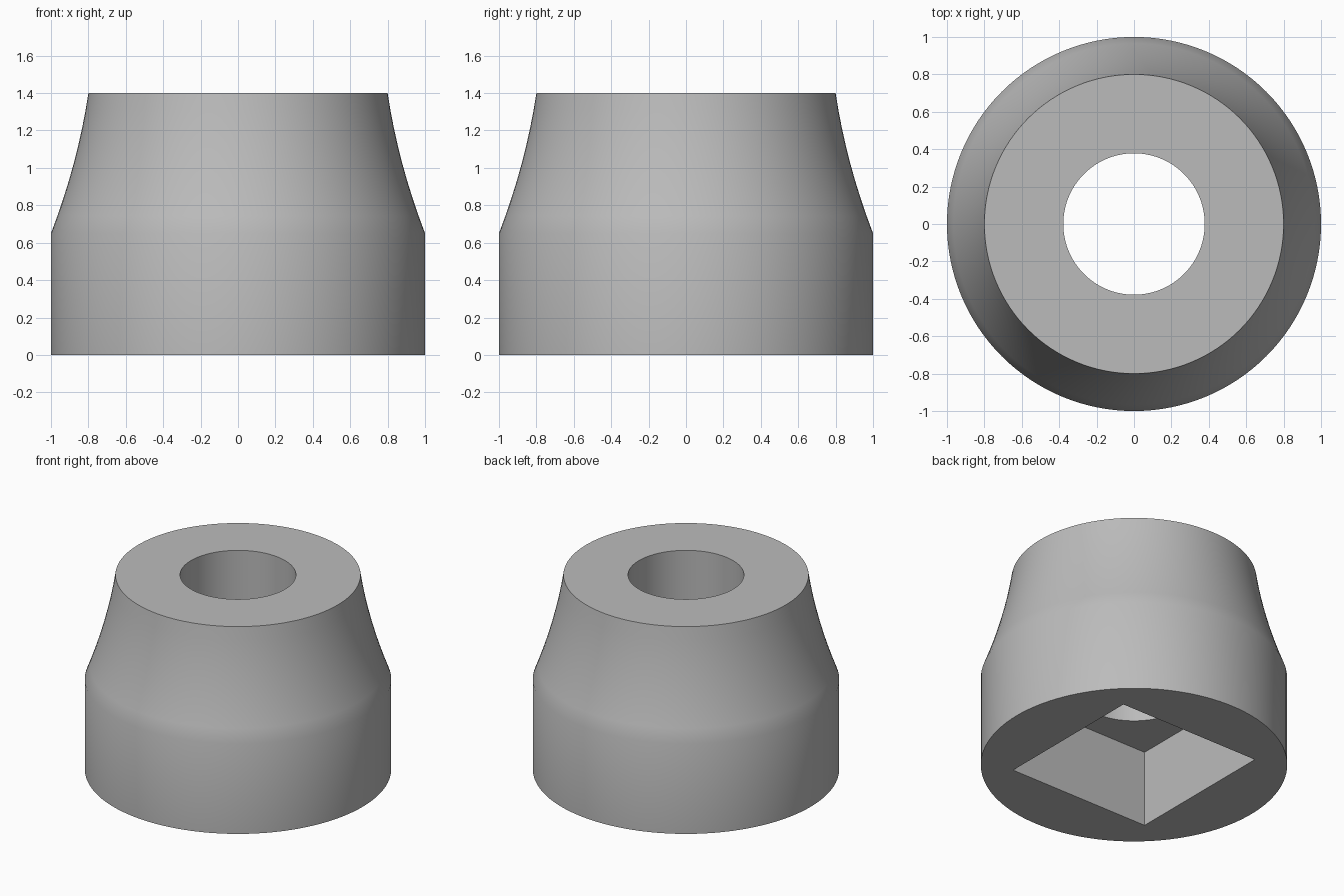
import bpy, math
from math import cos, sin, tau

old = bpy.data.objects.get("Cube")
if old:
    bpy.data.objects.remove(old, do_unlink=True)

# Material
grey = bpy.data.materials.new("plain grey")
grey.use_nodes = True
colour = (0.5, 0.5, 0.5, 1)
grey.diffuse_color = colour
grey.node_tree.nodes["Principled BSDF"].inputs["Base Color"].default_value = colour

SIDES = 128
BASE_R, TOP_R, WAIST_Z, TOP_Z = 1.0, 0.8, 0.65, 1.4
BORE_R, POCKET_HALF, POCKET_Z = 0.378, 0.56, 0.55


def lathe(name, profile, sides=SIDES, turn=0.0):
    """Solid of revolution from (radius, z) rings, capped at both ends."""
    verts = [(r * cos(tau * i / sides + turn), r * sin(tau * i / sides + turn), z)
             for r, z in profile for i in range(sides)]
    faces = [(k * sides + i, k * sides + (i + 1) % sides,
              (k + 1) * sides + (i + 1) % sides, (k + 1) * sides + i)
             for k in range(len(profile) - 1) for i in range(sides)]
    faces.append(tuple(reversed(range(sides))))
    faces.append(tuple(range((len(profile) - 1) * sides, len(profile) * sides)))
    mesh = bpy.data.meshes.new(name)
    mesh.from_pydata(verts, [], faces)
    mesh.materials.append(grey)
    obj = bpy.data.objects.new(name, mesh)
    bpy.context.collection.objects.link(obj)
    return obj


# Body: straight base, then a shallow concave taper to the flat top
STEPS = 8
SAG = 0.022
profile = [(BASE_R, 0)]
for k in range(STEPS + 1):
    t = k / STEPS
    radius = BASE_R + (TOP_R - BASE_R) * t - 4 * SAG * t * (1 - t)
    profile.append((radius, WAIST_Z + (TOP_Z - WAIST_Z) * t))
body = lathe("tapered_collar", profile)

# Cutters: square pocket from below, round bore through the top
pocket = lathe("square_pocket_cutter",
               [(POCKET_HALF * math.sqrt(2), -0.2), (POCKET_HALF * math.sqrt(2), POCKET_Z)],
               4, tau / 8)
bore = lathe("round_bore_cutter", [(BORE_R, 0.3), (BORE_R, 1.6)])

bpy.ops.object.select_all(action="DESELECT")
body.select_set(True)
bpy.context.view_layer.objects.active = body
for cutter in (pocket, bore):
    cut = body.modifiers.new(cutter.name, "BOOLEAN")
    cut.operation = "DIFFERENCE"
    cut.solver = "EXACT"
    cut.object = cutter
    bpy.ops.object.modifier_apply(modifier=cut.name)
    bpy.data.objects.remove(cutter, do_unlink=True)

bpy.ops.object.shade_smooth_by_angle(angle=math.radians(30))
